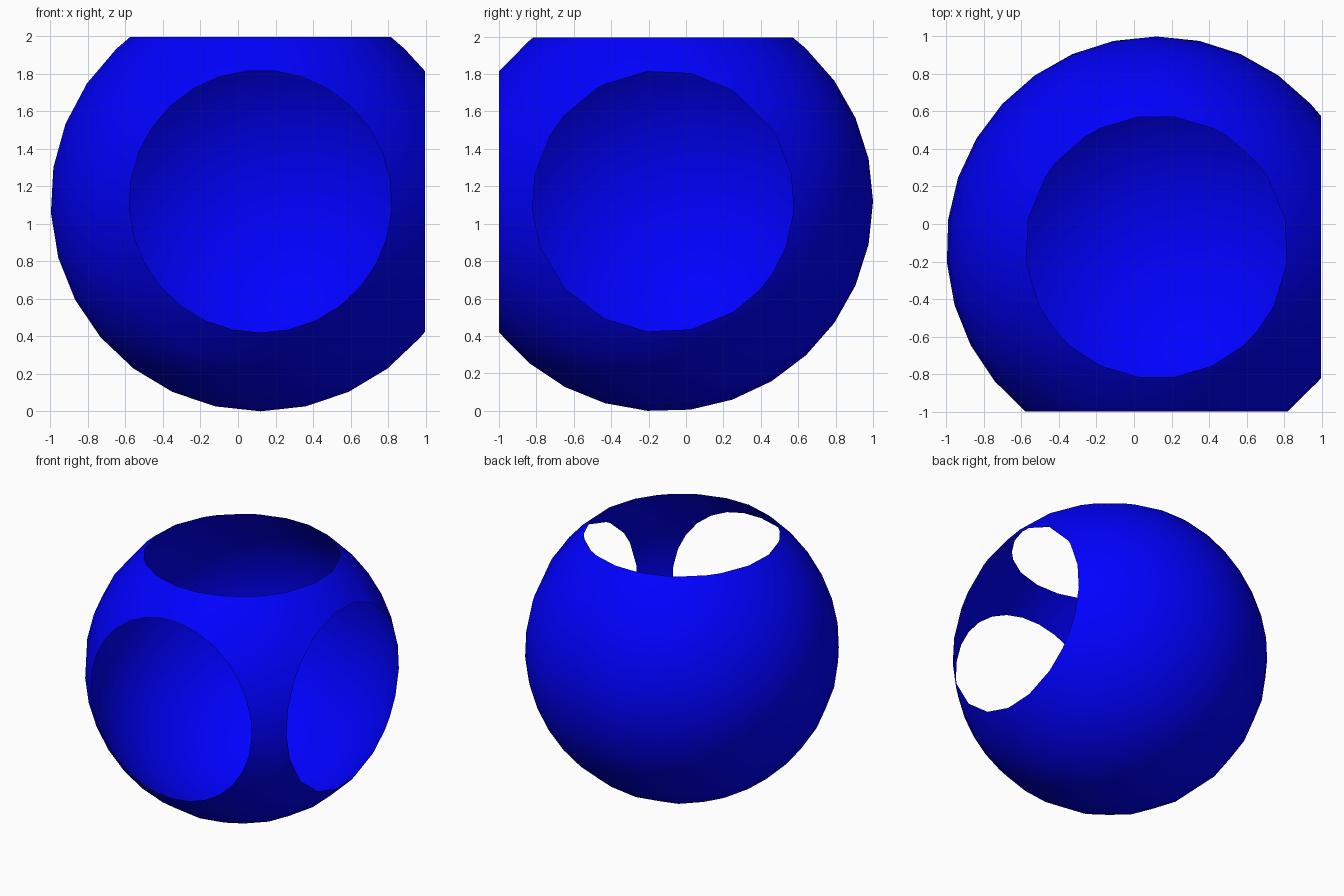
import bpy, bmesh
from math import sin, cos, acos, pi
from mathutils import Vector

if "Cube" in bpy.data.objects:
    bpy.data.objects.remove(bpy.data.objects["Cube"])

R = 1.1225           # sphere radius
D = 0.8775           # distance from centre to each opening
RIM = (R * R - D * D) ** 0.5
SEGS, BANDS = 29, 12
CENTRE = Vector((0.12, 1 - R, 1.119))

bm = bmesh.new()

# Shell lathed around the y axis: closed pole at the back, open rim at the front
step = acos(-D / R) / BANDS
pole = bm.verts.new((0, R, 0))
rings = []
for k in range(1, BANDS + 1):
    r, y = R * sin(k * step), R * cos(k * step)
    angles = [-pi / 2 + 2 * pi * i / SEGS for i in range(SEGS)]
    rings.append([bm.verts.new((r * cos(a), y, r * sin(a))) for a in angles])
for i in range(SEGS):
    j = (i + 1) % SEGS
    bm.faces.new((pole, rings[0][j], rings[0][i]))
    for a, b in zip(rings, rings[1:]):
        bm.faces.new((a[i], a[j], b[j], b[i]))

# Round openings on the right and the top, with the cut edge pushed out to a true circle
for axis in (Vector((1, 0, 0)), Vector((0, 0, 1))):
    bmesh.ops.bisect_plane(bm, geom=bm.verts[:] + bm.edges[:] + bm.faces[:],
                           plane_co=axis * D, plane_no=axis, clear_outer=True)
    for v in bm.verts:
        if abs(v.co.dot(axis) - D) < 1e-4:
            flat = v.co - axis * D
            v.co = axis * D + flat.normalized() * RIM
bmesh.ops.remove_doubles(bm, verts=bm.verts[:], dist=0.002)

bmesh.ops.recalc_face_normals(bm, faces=bm.faces[:])
# Make the normals point outward
if sum(f.normal.dot(f.calc_center_median()) for f in bm.faces) < 0:
    bmesh.ops.reverse_faces(bm, faces=bm.faces[:])
for f in bm.faces:
    f.smooth = True

mesh = bpy.data.meshes.new("hollow_sphere")
bm.to_mesh(mesh)
bm.free()
shell = bpy.data.objects.new("hollow_sphere", mesh)
shell.location = CENTRE
bpy.context.collection.objects.link(shell)

# Blue finish
blue = bpy.data.materials.new("blue")
blue.diffuse_color = (0.0, 0.0, 1.0, 1.0)
blue.use_nodes = True
blue.node_tree.nodes["Principled BSDF"].inputs["Base Color"].default_value = blue.diffuse_color
mesh.materials.append(blue)
